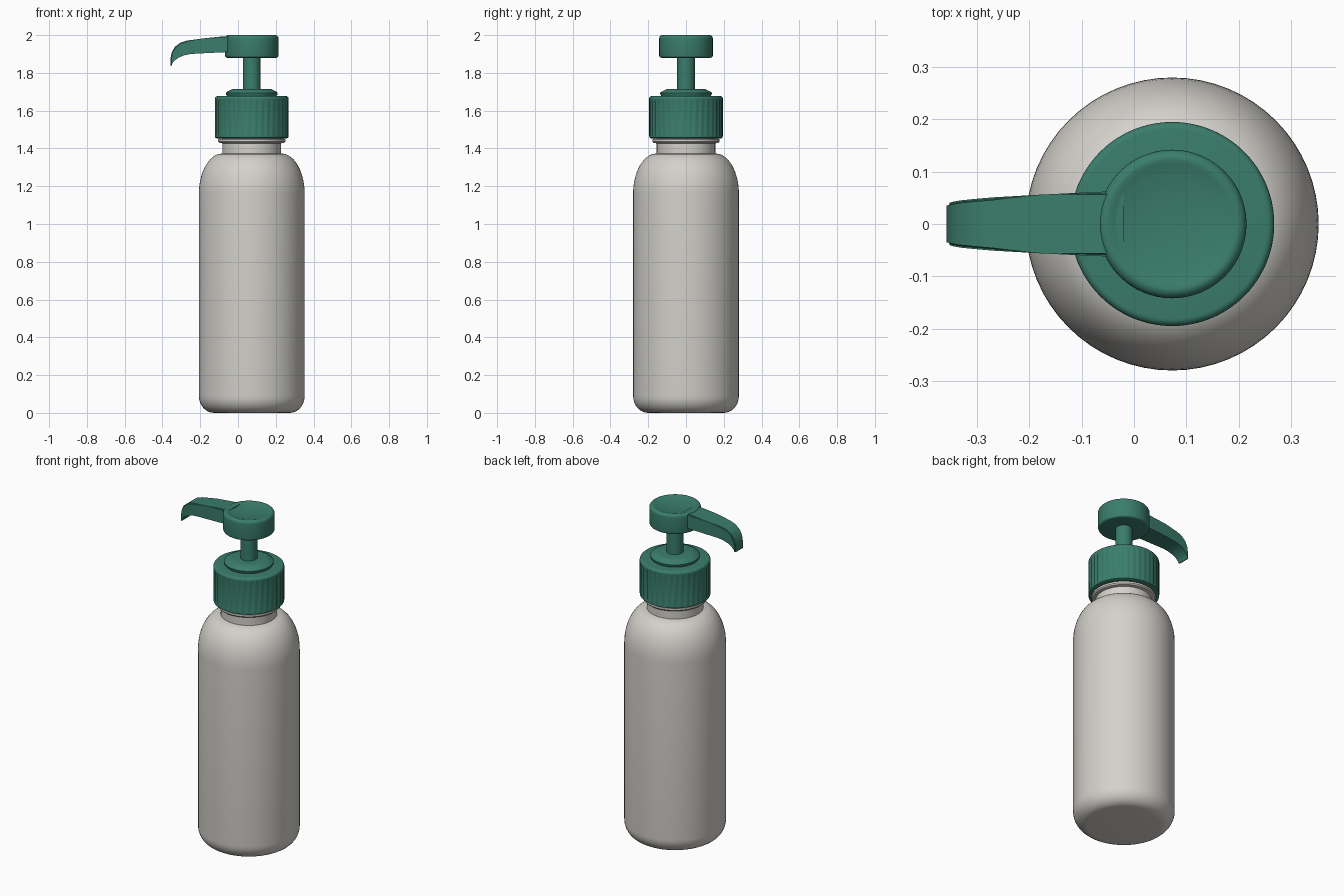
import bpy, bmesh, math

cube = bpy.data.objects.get("Cube")
if cube:
    bpy.data.objects.remove(cube)

AXIS = 0.073  # the bottle stands off centre because the spout reaches to one side


def material(name, rgb):
    m = bpy.data.materials.new(name)
    m.use_nodes = True
    col = (*rgb, 1)
    m.diffuse_color = col
    m.node_tree.nodes["Principled BSDF"].inputs["Base Color"].default_value = col
    return m


green = material("pump green", (0.042, 0.205, 0.148))
white = material("bottle off-white", (0.66, 0.64, 0.60))


def finish(name, bm, mat, angle=35):
    bmesh.ops.recalc_face_normals(bm, faces=bm.faces)
    mesh = bpy.data.meshes.new(name)
    bm.to_mesh(mesh)
    bm.free()
    ob = bpy.data.objects.new(name, mesh)
    bpy.context.collection.objects.link(ob)
    mesh.materials.append(mat)
    bpy.ops.object.select_all(action='DESELECT')
    ob.select_set(True)
    bpy.context.view_layer.objects.active = ob
    bpy.ops.object.shade_smooth_by_angle(angle=math.radians(angle))
    return ob


def arc(r, z, rr, rz, start, end, steps=8):
    """Quarter-ellipse points around (r, z), angles in degrees."""
    angles = [math.radians(start + (end - start) * i / steps) for i in range(steps + 1)]
    return [(r + rr * math.cos(a), z + rz * math.sin(a)) for a in angles]


def lathe(name, profile, mat, segments=64, groove=None, angle=35):
    """Revolve (radius, height) points; zero radius closes with a pole."""
    bm = bmesh.new()
    rings = []
    for k, (r, z) in enumerate(profile):
        if r < 1e-5:
            rings.append([bm.verts.new((AXIS, 0, z))] * segments)
            continue
        ring = []
        for i in range(segments):
            a = 2 * math.pi * i / segments
            rad = r - (groove(k, i) if groove else 0)
            ring.append(bm.verts.new((AXIS + rad * math.cos(a), rad * math.sin(a), z)))
        rings.append(ring)
    for lo, hi in zip(rings, rings[1:]):
        for i in range(segments):
            j = (i + 1) % segments
            bm.faces.new(list(dict.fromkeys((lo[i], lo[j], hi[j], hi[i]))))
    return finish(name, bm, mat, angle)


# Bottle: flat base, rounded foot, straight wall, domed shoulder
lathe("bottle_body",
      [(0, 0.004)] + arc(0.2, 0.09, 0.08, 0.09, -90, 0)
      + arc(0.155, 1.16, 0.125, 0.214, 0, 78, 12) + [(0.155, 1.374)], white)

# Neck with its retaining bead
lathe("bottle_neck",
      [(0.155, 1.36), (0.155, 1.427), (0.172, 1.43), (0.178, 1.437),
       (0.178, 1.448), (0.165, 1.455), (0.155, 1.48), (0, 1.48)], white)

# Screw collar with shallow vertical grooves between smooth rims
collar = ([(0.155, 1.475), (0.165, 1.456), (0.185, 1.453), (0.194, 1.458),
           (0.195, 1.466), (0.195, 1.472), (0.195, 1.652), (0.195, 1.66)]
          + arc(0.181, 1.663, 0.014, 0.014, 0, 90, 5) + [(0, 1.677)])
lathe("collar", collar, green, 144,
      lambda k, i: 0.005 if k in (5, 6) and i % 4 == 0 else 0, 40)

# Stepped disc on the collar
lathe("collar_disc",
      [(0.125, 1.67), (0.136, 1.685), (0.137, 1.694), (0.133, 1.699),
       (0.105, 1.713), (0.095, 1.715), (0, 1.715)], green)

# Plunger stem
lathe("pump_stem", [(0, 1.70), (0.047, 1.70), (0.047, 1.89), (0, 1.89)], green, 40)

# Push head with a gently dished top
lathe("pump_head",
      [(0, 1.88)] + arc(0.130, 1.892, 0.012, 0.012, -90, 0, 4)
      + arc(0.124, 1.982, 0.018, 0.018, 0, 90, 6)
      + [(0.115, 1.997), (0.09, 1.991), (0.05, 1.987), (0, 1.985)], green)

# Spout: lofted rectangular sections (top x, top z, bottom x, bottom z, half width)
sections = [
    (-0.02, 1.996, -0.02, 1.911, 0.063),
    (-0.08, 1.993, -0.08, 1.909, 0.061),
    (-0.18, 1.983, -0.18, 1.904, 0.056),
    (-0.27, 1.971, -0.25, 1.900, 0.051),
    (-0.305, 1.960, -0.285, 1.893, 0.048),
    (-0.335, 1.937, -0.312, 1.882, 0.045),
    (-0.351, 1.908, -0.335, 1.866, 0.042),
    (-0.358, 1.875, -0.348, 1.850, 0.040),
    (-0.358, 1.836, -0.353, 1.836, 0.039),
]
bm = bmesh.new()
loops = [[bm.verts.new(p) for p in ((tx, -w, tz), (tx, w, tz), (bx, w, bz), (bx, -w, bz))]
         for tx, tz, bx, bz, w in sections]
for a, b in zip(loops, loops[1:]):
    for i in range(4):
        j = (i + 1) % 4
        bm.faces.new((a[i], a[j], b[j], b[i]))
bm.faces.new(loops[0])
bm.faces.new(loops[-1])
# Round the two long upper edges
upper = [e for e in bm.edges
         if any(e.verts[0] in a and e.verts[1] in b and e.verts[0] in a[:2]
                or e.verts[1] in a[:2] and e.verts[0] in b
                for a, b in zip(loops, loops[1:]))]
bmesh.ops.bevel(bm, geom=upper, offset=0.012, segments=3, affect='EDGES', clamp_overlap=True)
finish("spout", bm, green, 40)
